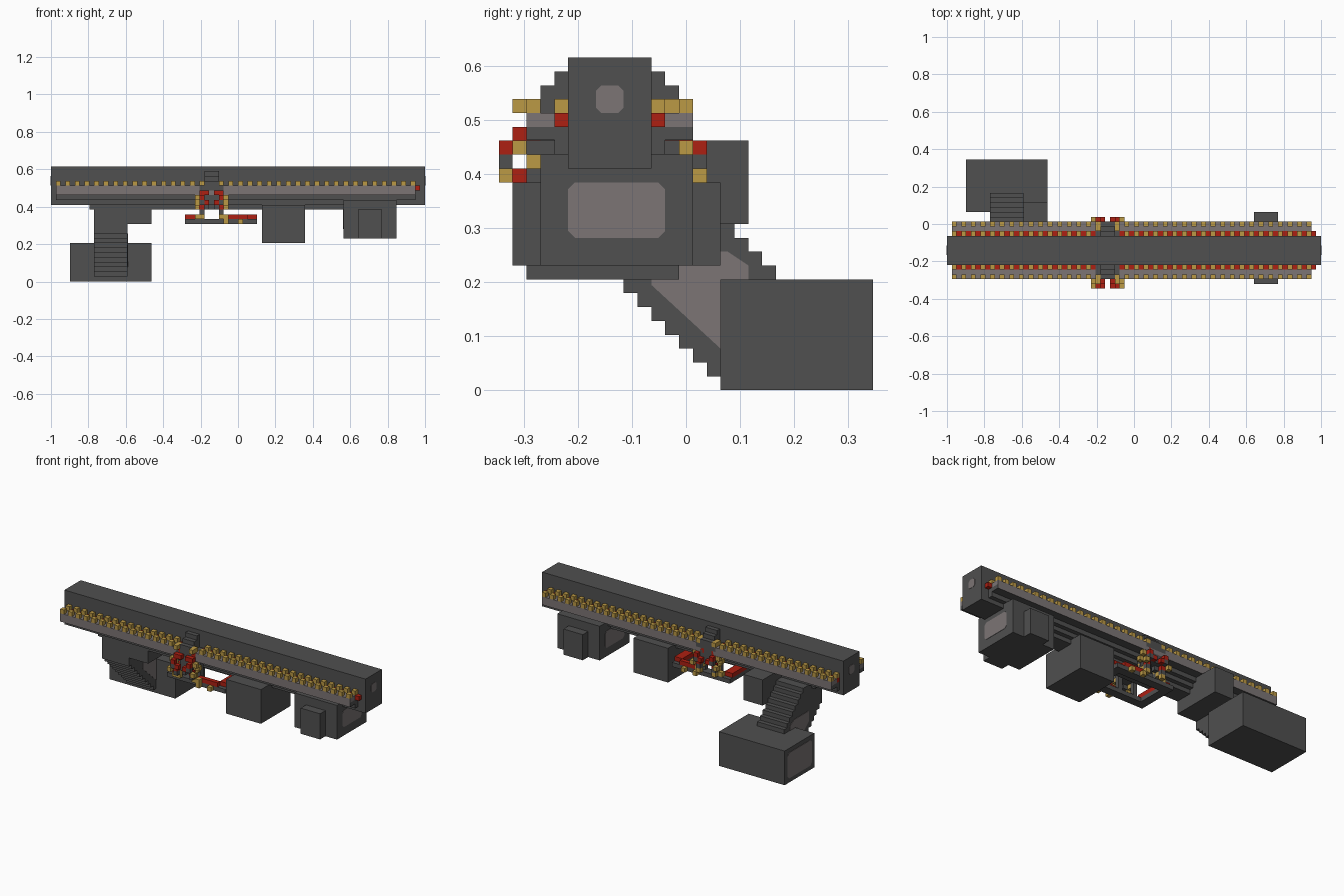
import bpy, bmesh
from mathutils import Matrix, Vector

cube = bpy.data.objects.get("Cube")
if cube:
    bpy.data.objects.remove(cube, do_unlink=True)

V = 2 / 78                       # size of one building block
ORIGIN = Vector((-39, -13.5, 0))


def pos(i, j, k):
    return (Vector((i, j, k)) + ORIGIN) * V


def material(name, rgb):
    m = bpy.data.materials.new(name)
    m.use_nodes = True
    m.diffuse_color = (*rgb, 1)
    m.node_tree.nodes["Principled BSDF"].inputs["Base Color"].default_value = (*rgb, 1)
    return m


DARK = material("dark grey", (0.08, 0.08, 0.08))
LIGHT = material("warm grey", (0.2, 0.178, 0.178))
GOLD = material("gold", (0.5, 0.32, 0.06))
RED = material("red", (0.42, 0.014, 0.006))


def finish(name, bm, mat):
    mesh = bpy.data.meshes.new(name)
    bm.to_mesh(mesh)
    bm.free()
    mesh.materials.append(mat)
    ob = bpy.data.objects.new(name, mesh)
    bpy.context.collection.objects.link(ob)
    return ob


def blocks(name, mat, boxes):
    """Join boxes given as (i0, i1, j0, j1, k0, k1) in block units."""
    bm = bmesh.new()
    for i0, i1, j0, j1, k0, k1 in boxes:
        lo, hi = pos(i0, j0, k0), pos(i1, j1, k1)
        m = Matrix.Translation((lo + hi) / 2) @ Matrix.Diagonal((*(hi - lo), 1))
        bmesh.ops.create_cube(bm, size=1, matrix=m)
    return finish(name, bm, mat)


def cell(i, j, k):
    return (i, i + 1, j, j + 1, k, k + 1)


def plate(name, i, side, points):
    """Thin panel on an end face, outlined in (j, k)."""
    bm = bmesh.new()
    face = bm.faces.new([bm.verts.new(pos(i, j, k)) for j, k in points])
    ext = bmesh.ops.extrude_face_region(bm, geom=[face])
    verts = [g for g in ext["geom"] if isinstance(g, bmesh.types.BMVert)]
    bmesh.ops.translate(bm, verts=verts, vec=(side * 0.002, 0, 0))
    bmesh.ops.recalc_face_normals(bm, faces=bm.faces)
    return finish(name, bm, LIGHT)


def octagon(j0, j1, k0, k1, c):
    return [(j0 + c, k0), (j1 - c, k0), (j1, k0 + c), (j1, k1 - c),
            (j1 - c, k1), (j0 + c, k1), (j0, k1 - c), (j0, k0 + c)]


# Long main hull with end panels
blocks("main_beam", DARK, [(0, 78, 5, 11, 16, 24)])
for end, side in ((0, -1), (78, 1)):
    plate("beam_end_panel", end, side, octagon(7, 9, 20, 22, 0.4))
blocks("keel", DARK, [(8, 62, 6, 10, 15, 16)])

# Walkways on both sides, split around the gate
decks, ledges, rails, red_rows = [], [], [], []
for a, b in ((1, 31), (36, 76)):
    for outer, inner in ((2, 4), (12, 14)):
        decks.append((a, b, outer, inner, 19, 20))
for j0, j1 in ((2, 5), (11, 14)):
    ledges.append((1, 76, j0, j1, 18.05, 19))
for j in (4, 11):
    ledges.append((1, 76, j, j + 1, 17, 18.05))
    red_rows += [(1, 31, j, j + 1, 19, 20), (36, 77, j, j + 1, 19, 20)]
for i in range(1, 77, 2):
    if not 30 < i < 36:
        rails += [cell(i, j, 20) for j in (2, 4, 11, 13)]
blocks("walkway_decks", LIGHT, decks)
ledge = blocks("walkway_ledges", DARK, ledges)
ledge.data.materials.append(LIGHT)
for p in ledge.data.polygons:        # outer faces of the ledge match the deck
    y = p.center.y / V + 13.5
    if abs(p.normal.y) > 0.9 and (y < 2.5 or y > 13.5):
        p.material_index = 1
blocks("walkway_red_rows", RED, red_rows)
blocks("walkway_gold_posts", GOLD, rails)

# Stepped saddle over the hull at the gate
steps = [(31, 36, 2, 5, 18, 20), (31, 36, 11, 14, 18, 20)]
for n in range(3):
    top = 21 + n
    steps += [(32, 35, 2 + n, 3 + n, 16, top), (32, 35, 13 - n, 14 - n, 16, top)]
blocks("gate_steps", DARK, steps)

# Gate arches, mirrored left to right and front to back
front = {
    "gold": [(31, 1, 20), (31, 2, 20), (30, 1, 17), (30, 0, 15), (31, 2, 14),
             (30, 2, 13), (31, 3, 15), (30, 2, 16)],
    "red": [(31, 2, 19), (31, 1, 18), (32, 1, 18), (31, 0, 17), (32, 0, 16),
            (31, 1, 15), (31, 2, 18)],
    "dark": [(31, 0, 16), (31, 1, 14), (32, 2, 15)],
}
for key, mat in (("gold", GOLD), ("red", RED), ("dark", DARK)):
    cells = []
    for i, j, k in front[key]:
        for ii in (i, 66 - i):
            cells += [cell(ii, j, k), cell(ii, 14 - j, k)]
    blocks("gate_" + key + "_blocks", mat, cells)

# Hanging ring platform below the gate
blocks("ring_base", DARK, [(28, 43, 3, 5, 12, 13), (28, 43, 11, 13, 12, 13),
                           (28, 30, 5, 11, 12, 13), (41, 43, 5, 11, 12, 13)])
blocks("ring_red_trim", RED, [(28, 30, 4, 12, 13, 14), (41, 43, 4, 12, 13, 14),
                              (36, 41, 3, 4, 13, 14), (36, 41, 12, 13, 13, 14)])
blocks("ring_gold_blocks", GOLD,
       [cell(i, j, k) for i, k in ((31, 13), (35, 13), (36, 12), (39, 12))
        for j in (2, 13)])
blocks("ring_hangers", DARK, [(i, i + 1, j, j + 1, 13, 18)
                              for i in (31, 35) for j in (4, 11)])

# Engine rooms under the hull
blocks("middle_room", DARK, [(44, 53, 2, 13, 8, 16)])
blocks("end_room", DARK, [(61, 72, 3, 14, 9, 17)])
blocks("end_room_bays", DARK, [(64, 69, 1, 16, 9, 15)])
for end, side in ((61, -1), (72, 1)):
    plate("end_room_panel", end, side, octagon(5, 12, 11, 15, 0.5))

# Stairway down to the lower room
blocks("stairway", DARK, [(9, 16, max(16 - k, 6), 28 - k, k, k + 1)
                          for k in range(1, 16)])
for end, side in ((9, -1), (16, 1)):
    plate("stairway_panel", end, side,
          [(16, 3), (18, 3), (18, 9), (16.5, 10), (11, 10), (11, 7.6)])
blocks("stair_landing", DARK, [(16, 21, 6, 18, 12, 16), (16, 21, 11, 18, 16, 18)])
blocks("lower_room", DARK, [(4, 21, 16, 27, 0, 8)])
plate("lower_room_panel", 4, -1, octagon(17, 26, 1, 7, 0.6))
